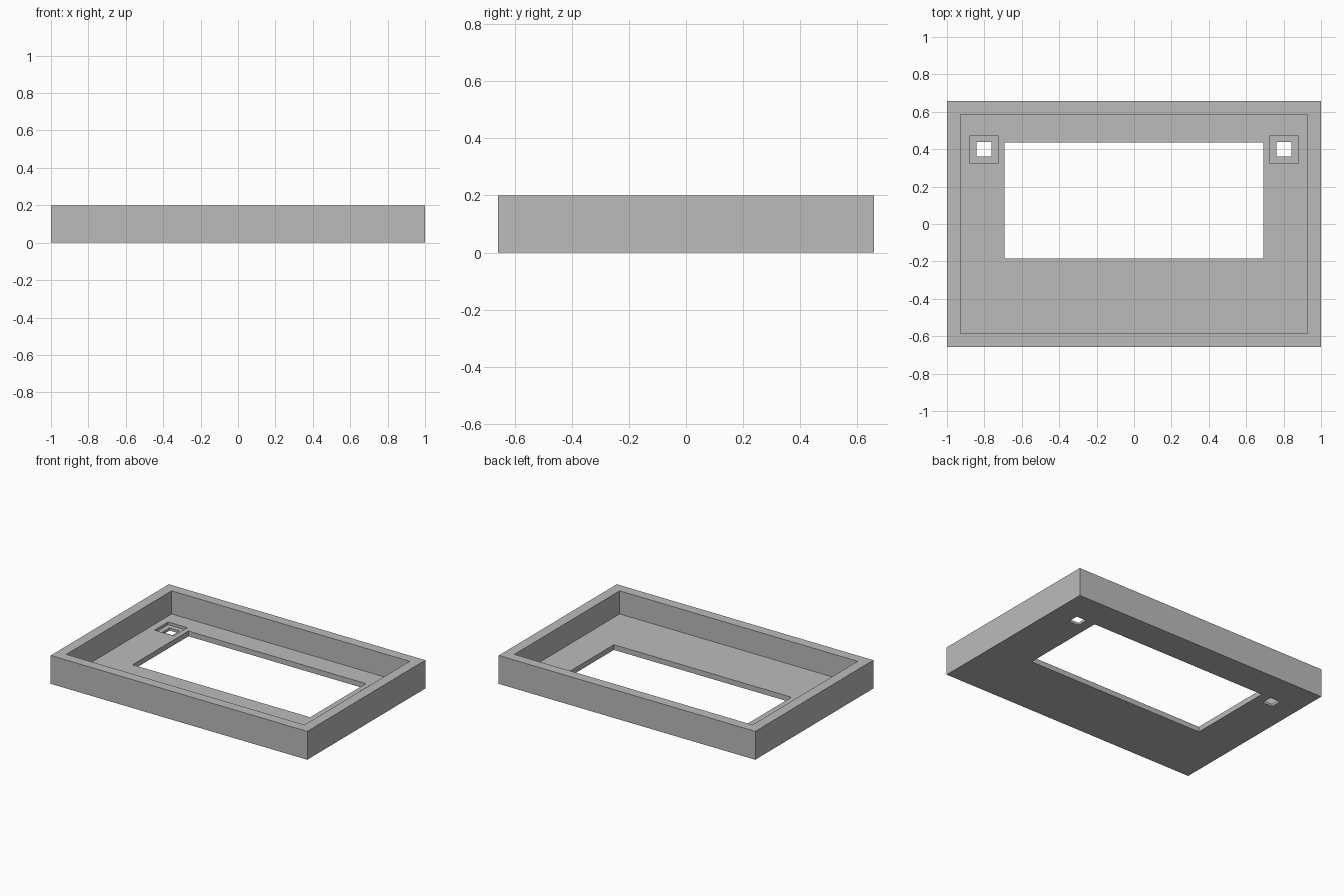
import bpy

old = bpy.data.objects.get("Cube")
if old:
    bpy.data.objects.remove(old, do_unlink=True)

grey = bpy.data.materials.new("plain grey")
grey.use_nodes = True
colour = (0.5, 0.5, 0.5, 1)
grey.diffuse_color = colour
grey.node_tree.nodes["Principled BSDF"].inputs["Base Color"].default_value = colour


def box(name, x, y, z):
    """Box spanning the (low, high) pair given on each axis."""
    bpy.ops.mesh.primitive_cube_add(size=1)
    obj = bpy.context.object
    obj.name = name
    spans = (x, y, z)
    for v in obj.data.vertices:
        v.co = [lo if c < 0 else hi for c, (lo, hi) in zip(v.co, spans)]
    obj.data.materials.append(grey)
    return obj


def square(name, cx, cy, half, z):
    return box(name, (cx - half, cx + half), (cy - half, cy + half), z)


HEIGHT, FLOOR, LEDGE = 0.2, 0.037, 0.018
ABOVE, BELOW = HEIGHT + 0.1, -0.1

# Outer block of the tray
tray = box("tray_frame", (-1, 1), (-0.657, 0.657), (0, HEIGHT))

# Inner hollow and the window through the floor
cutters = [
    box("hollow_cutter", (-0.928, 0.928), (-0.586, 0.586), (FLOOR, ABOVE)),
    box("window_cutter", (-0.692, 0.692), (-0.185, 0.436), (BELOW, ABOVE)),
]

# Stepped square holes in the back corners
for side, sx in (("left", 1), ("right", -1)):
    cutters.append(square(side + "_recess_cutter", sx * 0.802, 0.399, 0.075, (LEDGE, ABOVE)))
    cutters.append(square(side + "_hole_cutter", sx * 0.802, 0.399, 0.039, (BELOW, ABOVE)))

# Cut each opening out of the block
bpy.context.view_layer.objects.active = tray
for cutter in cutters:
    cutter.hide_render = True
    mod = tray.modifiers.new(cutter.name, 'BOOLEAN')
    mod.operation = 'DIFFERENCE'
    mod.solver = 'EXACT'
    mod.object = cutter
    bpy.ops.object.modifier_apply(modifier=mod.name)
    bpy.data.objects.remove(cutter, do_unlink=True)
